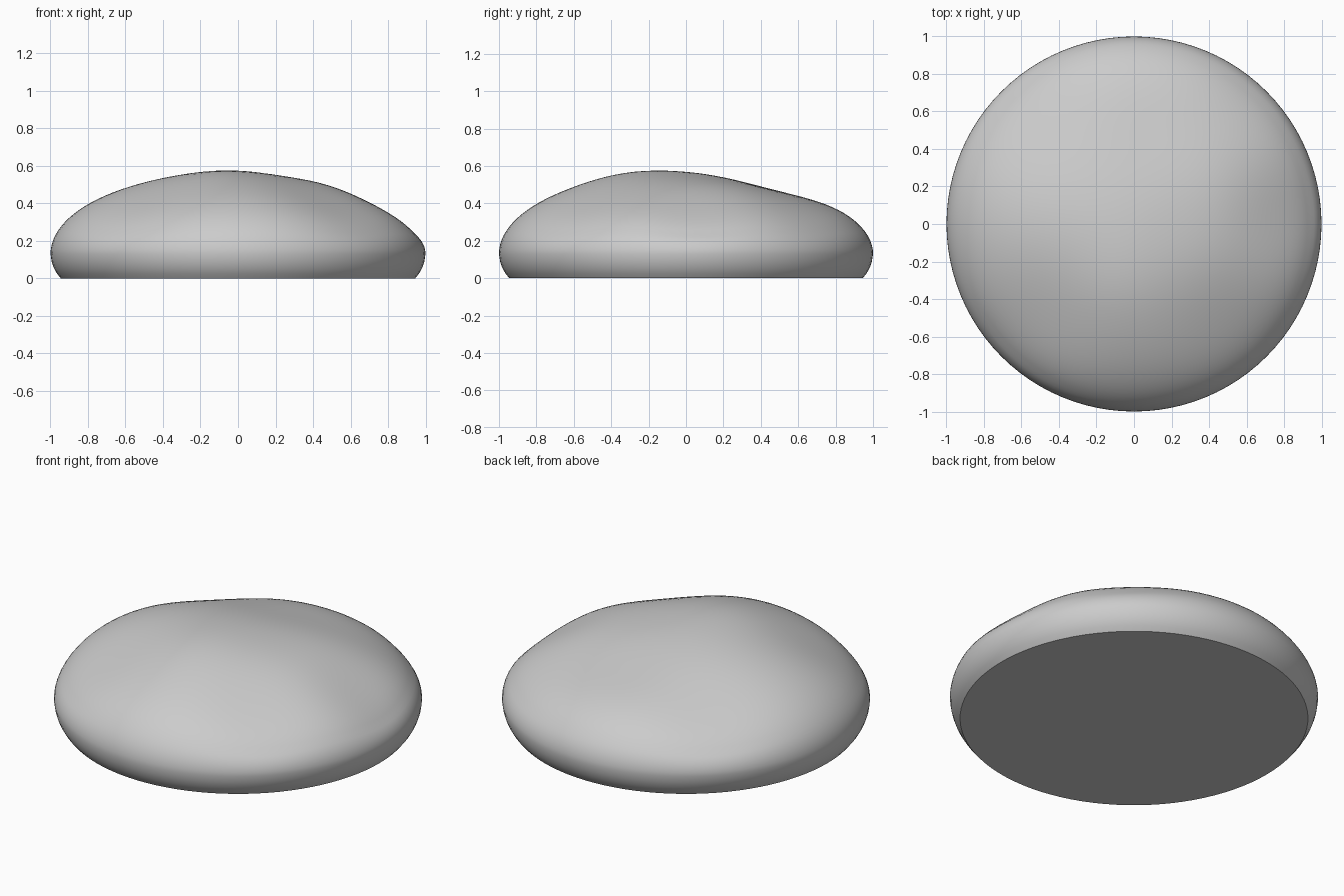
import bpy, bmesh, math

if "Cube" in bpy.data.objects:
    bpy.data.objects.remove(bpy.data.objects["Cube"])

RIM_Z, HEIGHT, SEG, RINGS = 0.13, 0.45, 96, 28

# Soft dents and swellings: x, y, spread, amount
LUMPS = [
    (0.05, 0.48, 0.27, -0.05),
    (-0.55, 0.55, 0.25, -0.045),
    (0.55, -0.55, 0.25, -0.045),
    (-0.55, -0.55, 0.25, -0.04),
    (0.6, 0.6, 0.25, -0.03),
    (0.82, 0.05, 0.22, -0.05),
    (0.25, 0.0, 0.18, -0.012),
    (-0.1, -0.35, 0.2, 0.015),
]


def lump(x, y):
    return sum(a * math.exp(-((x - cx) ** 2 + (y - cy) ** 2) / (2 * s * s))
               for cx, cy, s, a in LUMPS)


def ring(bm, r, z, lumpy):
    verts = []
    for i in range(SEG):
        a = 2 * math.pi * i / SEG
        x, y = r * math.cos(a), r * math.sin(a)
        dz = lump(x, y) * min(1.0, (z - RIM_Z) / 0.15) if lumpy else 0
        verts.append(bm.verts.new((x, y, z + dz)))
    return verts


bm = bmesh.new()
# Undercut edge from the flat base up to the widest line
rings = [ring(bm, r, z, False) for r, z in
         ((0.945, 0), (0.965, 0.025), (0.982, 0.055), (0.994, 0.09))]
# Domed upper side
for k in range(RINGS):
    t = math.pi / 2 * k / RINGS
    rings.append(ring(bm, math.cos(t), RIM_Z + HEIGHT * math.sin(t), True))
for lo, hi in zip(rings, rings[1:]):
    for i in range(SEG):
        j = (i + 1) % SEG
        bm.faces.new((lo[i], lo[j], hi[j], hi[i]))
# Crown and flat base
top = bm.verts.new((0, 0, RIM_Z + HEIGHT + lump(0, 0)))
for i in range(SEG):
    bm.faces.new((rings[-1][i], rings[-1][(i + 1) % SEG], top))
bm.faces.new(rings[0][::-1])

mesh = bpy.data.meshes.new("lumpy_mound")
bm.to_mesh(mesh)
bm.free()
mound = bpy.data.objects.new("lumpy_mound", mesh)
bpy.context.collection.objects.link(mound)
bpy.context.view_layer.objects.active = mound
mound.select_set(True)
bpy.ops.object.shade_smooth_by_angle(angle=math.radians(40))
